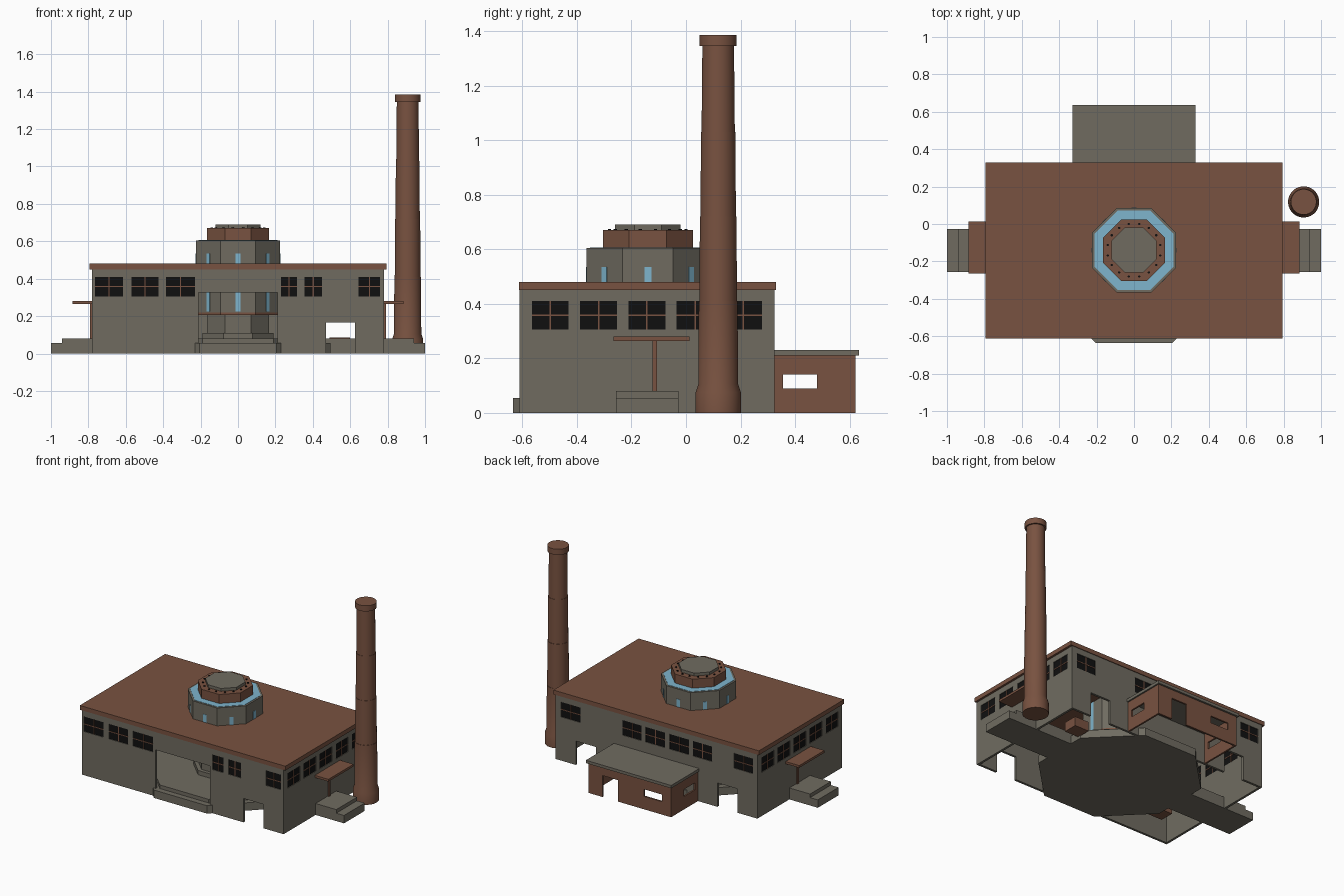
import bpy, bmesh, math
from mathutils import Vector

if "Cube" in bpy.data.objects:
    bpy.data.objects.remove(bpy.data.objects["Cube"])


def material(name, r, g, b):
    m = bpy.data.materials.new(name)
    m.use_nodes = True
    m.diffuse_color = (r, g, b, 1)
    m.node_tree.nodes["Principled BSDF"].inputs["Base Color"].default_value = (r, g, b, 1)
    return m


GRAY = material("warm_gray", 0.16, 0.148, 0.118)
BROWN = material("brick_brown", 0.19, 0.085, 0.052)
BLUE = material("sky_blue", 0.21, 0.46, 0.61)
BLACK = material("dark_pane", 0.005, 0.005, 0.005)


def finish(name, bm, mat):
    bmesh.ops.recalc_face_normals(bm, faces=bm.faces)
    mesh = bpy.data.meshes.new(name)
    bm.to_mesh(mesh)
    bm.free()
    mesh.materials.append(mat)
    obj = bpy.data.objects.new(name, mesh)
    bpy.context.collection.objects.link(obj)
    return obj


def box(name, xs, ys, zs, mat):
    bm = bmesh.new()
    bmesh.ops.create_cube(bm, size=1)
    for v in bm.verts:
        v.co = Vector([(a + b) / 2 + (b - a) * c for (a, b), c in zip((xs, ys, zs), v.co)])
    return finish(name, bm, mat)


def lathe(name, profile, sides, centre, mat, tube=False):
    """Turn (radius, height) points; a tube profile closes on itself."""
    grow = 1 / math.cos(math.pi / sides)
    bm = bmesh.new()
    rings = []
    for r, z in profile:
        angles = [(i + 0.5) * math.tau / sides for i in range(sides)]
        rings.append([bm.verts.new((centre[0] + r * grow * math.cos(a),
                                    centre[1] + r * grow * math.sin(a), z)) for a in angles])
    pairs = list(zip(rings, rings[1:]))
    if tube:
        pairs.append((rings[-1], rings[0]))
    else:
        bm.faces.new(rings[0])
        bm.faces.new(rings[-1])
    for low, high in pairs:
        for i in range(sides):
            j = (i + 1) % sides
            bm.faces.new((low[i], low[j], high[j], high[i]))
    return finish(name, bm, mat)


def panel(name, place, u_range, v_range, holes, thick, mat):
    """Flat sheet with rectangular holes (u0, u1, v0, v1), given a thickness."""
    us = sorted({*u_range, *(h[0] for h in holes), *(h[1] for h in holes)})
    vs = sorted({*v_range, *(h[2] for h in holes), *(h[3] for h in holes)})
    bm = bmesh.new()
    grid = [[bm.verts.new(place(u, v)) for v in vs] for u in us]
    for i in range(len(us) - 1):
        for j in range(len(vs) - 1):
            u, v = (us[i] + us[i + 1]) / 2, (vs[j] + vs[j + 1]) / 2
            if not any(a < u < b and c < v < d for a, b, c, d in holes):
                bm.faces.new((grid[i][j], grid[i + 1][j], grid[i + 1][j + 1], grid[i][j + 1]))
    loose = [v for v in bm.verts if not v.link_faces]
    bmesh.ops.delete(bm, geom=loose, context='VERTS')
    obj = finish(name, bm, mat)
    mod = obj.modifiers.new("thickness", 'SOLIDIFY')
    mod.thickness, mod.offset = thick, 0
    return obj


def along_x(y):
    return lambda u, v: (u, y, v)


def along_y(x):
    return lambda u, v: (x, u, v)


W0, W1 = 0.305, 0.41     # window band heights
THICK = 0.016


def wall(name, place, u_range, windows, doors):
    """Hall wall with window openings, dark panes and crossed glazing bars."""
    holes = [(a, b, W0, W1) for a, b in windows]
    panel(name, place, u_range, (0, 0.452), holes + doors, THICK, GRAY)
    mid, bar = (W0 + W1) / 2, 0.003
    for i, (a, b) in enumerate(windows):
        c = (a + b) / 2
        panel(f"{name}_pane_{i}", place, (a, b), (W0, W1), [], 0.008, BLACK)
        panel(f"{name}_upright_bar_{i}", place, (c - bar, c + bar), (W0, W1), [], 0.013, BROWN)
        panel(f"{name}_cross_bar_{i}", place, (a, b), (mid - bar, mid + bar), [], 0.013, BROWN)


# Main hall walls
door = (0.47, 0.625, 0, 0.167)
left_door = (-0.625, -0.47, 0, 0.167)
portal = (-0.21, 0.21, 0.0, 0.325)
wall("front_wall", along_x(-0.602), (-0.78, 0.78),
     [(-0.765, -0.615), (-0.57, -0.425), (-0.385, -0.23), (0.23, 0.315), (0.355, 0.45), (0.645, 0.76)],
     [door, portal])
wall("back_wall", along_x(0.317), (-0.78, 0.78),
     [(0.59, 0.74), (0.115, 0.265), (-0.065, 0.085), (-0.25, -0.1), (-0.43, -0.28), (-0.745, -0.6)],
     [door, left_door])
side_windows = [(-0.565 + 0.177 * i, -0.43 + 0.177 * i) for i in range(5)]
for side, s in (("left", 1), ("right", -1)):
    wall(f"{side}_wall", along_y(s * 0.772), (-0.61, 0.325), side_windows, [])

# Roof slab, open under the lantern
panel("roof", lambda u, v: (u, v, 0.465), (-0.795, 0.795), (-0.612, 0.33),
      [(-0.15, 0.15, -0.29, 0.01)], 0.03, BROWN)

# Two-tier floor with side steps
HUB = (0, -0.14)
lathe("lower_floor", [(0.495, 0), (0.495, 0.055)], 8, HUB, GRAY)
lathe("upper_floor", [(0.455, 0.05), (0.455, 0.08)], 8, HUB, GRAY)
for side, s in (("left", 1), ("right", -1)):
    def span(a, b):
        return sorted((s * a, s * b))
    box(f"{side}_lower_step", span(0.47, 1.0), (-0.257, -0.028), (0, 0.055), GRAY)
    box(f"{side}_upper_step", span(0.42, 0.94), (-0.257, -0.028), (0.001, 0.08), GRAY)
    box(f"{side}_awning", span(0.775, 0.885), (-0.265, 0.013), (0.264, 0.28), BROWN)
    box(f"{side}_awning_post", span(0.775, 0.79), (-0.122, -0.106), (0.08, 0.266), BROWN)

# Octagonal lantern through the roof
lathe("lantern_drum", [(0.225, 0.22), (0.225, 0.605), (0.205, 0.605), (0.205, 0.22)], 8, HUB, GRAY, True)
lathe("lantern_glass_roof", [(0.212, 0.602), (0.212, 0.607)], 8, HUB, BLUE)
lathe("lantern_crown", [(0.165, 0.605), (0.165, 0.67)], 8, HUB, BROWN)
lathe("lantern_cap", [(0.12, 0.665), (0.12, 0.69)], 8, HUB, GRAY)
lathe("drum_rim", [(0.225, 0.206), (0.225, 0.22), (0.17, 0.22), (0.17, 0.206)], 8, HUB, BROWN, True)
lathe("drum_pedestal", [(0.19, 0.08), (0.19, 0.11), (0.165, 0.11), (0.165, 0.206)], 8, HUB, GRAY)
for i in range(8):
    a = i * math.tau / 8
    slot = box(f"lantern_slot_{i}", (0.203, 0.227), (-0.013, 0.013), (0.225, 0.535), BLUE)
    slot.location = (*HUB, 0)
    slot.rotation_euler.z = a
for i in range(16):
    a = (i + 0.5) * math.tau / 16
    lathe(f"crown_stud_{i}", [(0.006, 0.668), (0.006, 0.675)], 8,
          (0.143 * math.cos(a), HUB[1] + 0.143 * math.sin(a)), BLACK)

# Indoor brick plinths
box("left_plinth", (0.49, 0.6), (0.04, 0.14), (0.02, 0.085), BROWN)
box("right_plinth", (-0.58, -0.47), (-0.42, -0.32), (0.02, 0.085), BROWN)

# Rear annex
for side, s in (("left", 1), ("right", -1)):
    panel(f"annex_{side}_wall", along_y(s * 0.314), (0.325, 0.622), (0, 0.212),
          [(0.355, 0.48, 0.09, 0.14)], 0.012, BROWN)
panel("annex_back_wall", along_x(0.616), (-0.32, 0.32), (0, 0.212),
      [(0.09, 0.21, 0, 0.15), (-0.25, -0.11, 0.09, 0.14)], 0.012, BROWN)
box("annex_roof", (-0.33, 0.33), (0.322, 0.635), (0.21, 0.23), GRAY)

# Tapering chimney with stepped courses and a cap
stack = [(0.083, 0), (0.083, 0.075), (0.073, 0.105)]
for i in range(1, 4):
    z, r = 0.1 + i * 0.31, 0.073 - i * 0.004
    stack += [(r + 0.002, z), (r, z)]
stack += [(0.058, 1.345), (0.068, 1.345), (0.068, 1.385)]
chimney = lathe("chimney", stack, 32, (0.907, 0.118), BROWN)
bpy.ops.object.select_all(action='DESELECT')
chimney.select_set(True)
bpy.context.view_layer.objects.active = chimney
bpy.ops.object.shade_smooth_by_angle(angle=math.radians(30))
